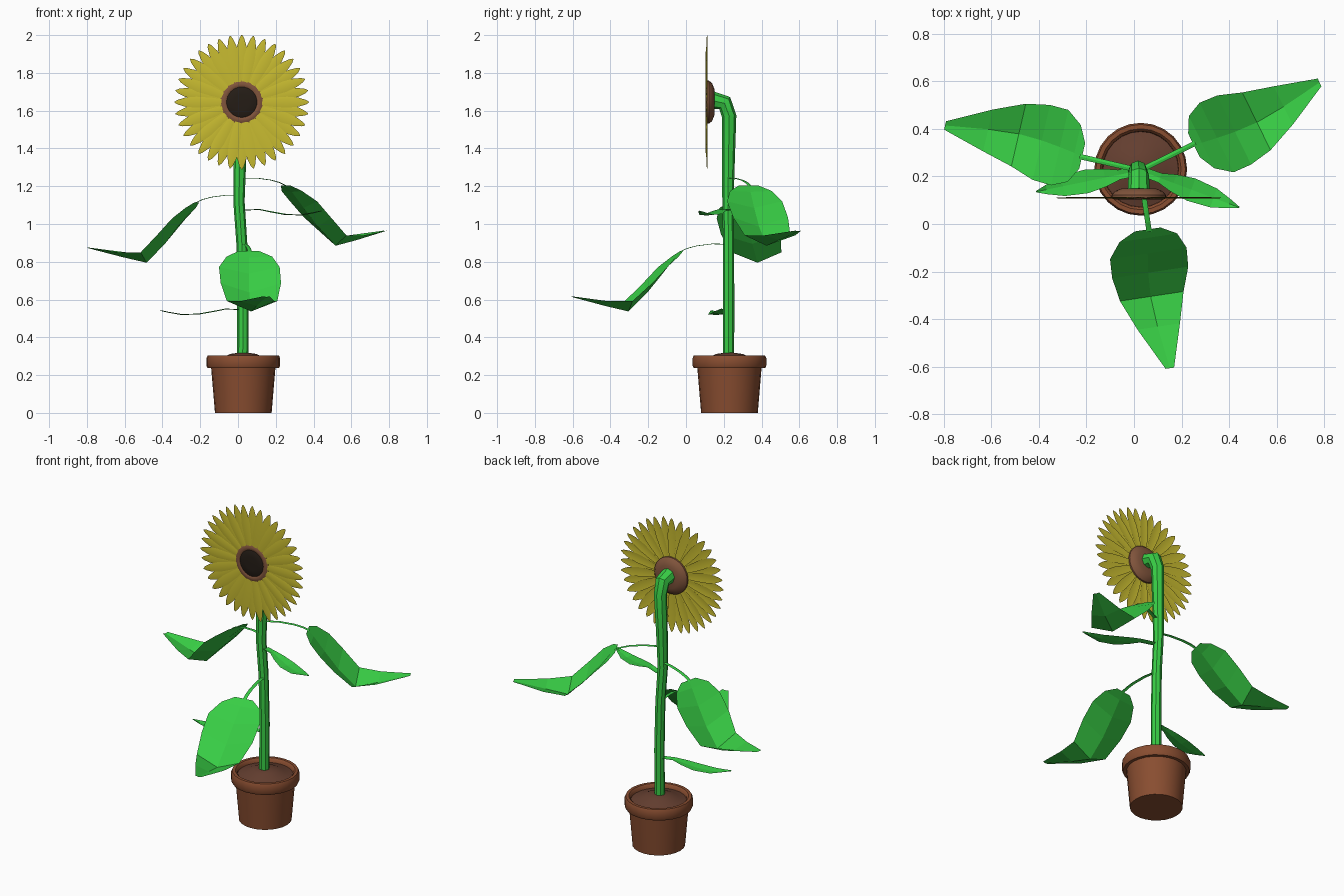
import bpy, math
from mathutils import Vector, Matrix

if "Cube" in bpy.data.objects:
    bpy.data.objects.remove(bpy.data.objects["Cube"])

STEM_X, STEM_Y = 0.025, 0.225


def material(name, rgb):
    m = bpy.data.materials.new(name)
    m.diffuse_color = (*rgb, 1)
    m.use_nodes = True
    m.node_tree.nodes["Principled BSDF"].inputs["Base Color"].default_value = m.diffuse_color
    return m


GREEN = material("leaf_green", (0.04, 0.62, 0.06))
YELLOW = material("petal_yellow", (0.58, 0.5, 0.03))
CLAY = material("clay", (0.25, 0.075, 0.03))
SOIL = material("soil", (0.13, 0.05, 0.03))
BROWN = material("head_brown", (0.22, 0.09, 0.045))
DARK = material("seed_dark", (0.018, 0.012, 0.008))


def make(name, verts, faces, mat, matrix=None, smooth=False):
    me = bpy.data.meshes.new(name)
    me.from_pydata(verts, [], faces)
    me.materials.append(mat)
    ob = bpy.data.objects.new(name, me)
    bpy.context.collection.objects.link(ob)
    if matrix:
        ob.matrix_world = matrix
    if smooth:
        bpy.ops.object.select_all(action='DESELECT')
        ob.select_set(True)
        bpy.context.view_layer.objects.active = ob
        bpy.ops.object.shade_smooth_by_angle(angle=math.radians(40))
    return ob


def lathe(name, profile, mat, matrix, n=24):
    verts, faces = [], []
    for r, z in profile:
        for k in range(n):
            a = 2 * math.pi * k / n
            verts.append((r * math.cos(a), r * math.sin(a), z))
    for i in range(len(profile) - 1):
        for k in range(n):
            j = (k + 1) % n
            faces.append((i * n + k, i * n + j, (i + 1) * n + j, (i + 1) * n + k))
    ob = make(name, verts, faces, mat, matrix)
    # weld the collapsed rings on the axis
    import bmesh
    bm = bmesh.new()
    bm.from_mesh(ob.data)
    bmesh.ops.remove_doubles(bm, verts=bm.verts, dist=1e-5)
    bmesh.ops.recalc_face_normals(bm, faces=bm.faces)
    bm.to_mesh(ob.data)
    bm.free()
    bpy.ops.object.select_all(action='DESELECT')
    ob.select_set(True)
    bpy.context.view_layer.objects.active = ob
    bpy.ops.object.shade_smooth_by_angle(angle=math.radians(40))
    return ob


def strip(rows):
    """Rows of (u, left, mid, right, edge z, mid z) to a folded blade."""
    verts, faces = [], []
    for u, l, m, r, ze, zm in rows:
        verts += [(u, l, ze), (u, m, zm), (u, r, ze)]
    for i in range(len(rows) - 1):
        a = 3 * i
        faces += [(a, a + 3, a + 4, a + 1), (a + 1, a + 4, a + 5, a + 2)]
    return verts, faces


# Pot and soil
pot_at = Matrix.Translation((0.028, 0.23, 0))
lathe("pot", [(0, 0), (0.15, 0), (0.17, 0.237), (0.189, 0.237), (0.195, 0.25),
              (0.195, 0.29), (0.188, 0.305), (0.17, 0.305), (0.16, 0.295),
              (0.157, 0.27)], CLAY, pot_at)
lathe("soil", [(0.16, 0.28), (0.11, 0.293), (0.07, 0.312), (0, 0.322)], SOIL, pot_at)

# Stem with a bent neck
path = [(0.025, 0.225, 0.29, 0.03), (0.026, 0.226, 0.6, 0.03), (0.02, 0.225, 0.9, 0.029),
        (0.005, 0.222, 1.12, 0.03), (0.01, 0.225, 1.35, 0.034), (0.017, 0.229, 1.57, 0.038),
        (0.02, 0.205, 1.64, 0.043), (0.02, 0.14, 1.655, 0.047)]
cu = bpy.data.curves.new("stem", 'CURVE')
cu.dimensions = '3D'
cu.bevel_depth = 1.0
cu.bevel_resolution = 2
cu.use_fill_caps = True
sp = cu.splines.new('POLY')
sp.points.add(len(path) - 1)
for p, (x, y, z, r) in zip(sp.points, path):
    p.co = (x, y, z, 1)
    p.radius = r
cu.materials.append(GREEN)
stem = bpy.data.objects.new("stem", cu)
bpy.context.collection.objects.link(stem)
bpy.ops.object.select_all(action='DESELECT')
stem.select_set(True)
bpy.context.view_layer.objects.active = stem
bpy.ops.object.convert(target='MESH')
bpy.ops.object.shade_smooth_by_angle(angle=math.radians(40))

# Large folded leaves with ribbon stalks
big = [(0.25, -0.06, 0, 0.05, 0, 0), (0.285, -0.13, -0.01, 0.115, -0.03, -0.035),
       (0.35, -0.18, -0.02, 0.145, -0.085, -0.12), (0.43, -0.183, -0.03, 0.14, -0.17, -0.22),
       (0.53, -0.165, -0.035, 0.105, -0.265, -0.32), (0.66, -0.11, -0.025, 0.07, -0.265, -0.29),
       (0.84, -0.018, 0, 0.018, -0.24, -0.243)]
stalk = [(u, -0.011, 0, 0.011, z, z + 0.003)
         for u, z in ((0.01, 0.035), (0.09, 0.036), (0.17, 0.026), (0.22, 0.013), (0.26, -0.005))]
for label, z, ang in (("front", 0.857, -81.4), ("right", 1.205, 26.1), ("left", 1.115, 167)):
    mw = Matrix.Translation((STEM_X, STEM_Y, z)) @ Matrix.Rotation(math.radians(ang), 4, 'Z')
    make(label + "_leaf", *strip(big), GREEN, mw)
    make(label + "_leaf_stalk", *strip(stalk), GREEN, mw)

# Small narrow leaves
small = [(u, -w, 0, w, z, z - 0.004) for u, w, z in (
    (0.01, 0.02, 0), (0.09, 0.021, 0.004), (0.15, 0.038, -0.008), (0.23, 0.05, -0.022),
    (0.33, 0.042, -0.026), (0.4, 0.02, -0.014), (0.445, 0.003, -0.004))]
for label, z, ang in (("lower_small", 0.548, 191.6), ("upper_small", 1.075, -20.5)):
    mw = Matrix.Translation((STEM_X, STEM_Y, z)) @ Matrix.Rotation(math.radians(ang), 4, 'Z')
    make(label + "_leaf", *strip(small), GREEN, mw)

# Flower head: local +z points forward (-y)
head = Matrix.Translation((0.02, 0.11, 1.645)) @ Matrix.Rotation(math.radians(90), 4, 'X')
lathe("head_disc", [(0, -0.04), (0.07, -0.04), (0.1, -0.028), (0.114, -0.012), (0.114, 0),
                    (0.1, 0.007), (0.085, 0.006), (0.076, 0), (0, 0)], BROWN, head, 32)
lathe("seed_centre", [(0.081, 0.003), (0.076, 0.006), (0.04, 0.007), (0, 0.008)], DARK, head, 32)

# Two alternating layers of petals
verts, faces = [], []
COUNT = 36
for k in range(COUNT):
    off = 0.002 if k % 2 else -0.003
    v, f = strip([(r, -w, 0, w, off, off + d) for r, w, d in (
        (0.085, 0.014, 0.0), (0.16, 0.024, 0.004), (0.24, 0.029, 0.004),
        (0.3, 0.024, 0.003), (0.34, 0.012, 0.002), (0.356, 0.002, 0))])
    rot = Matrix.Rotation(2 * math.pi * k / COUNT + math.pi / 2, 3, 'Z')
    faces += [tuple(i + len(verts) for i in q) for q in f]
    verts += [rot @ Vector(p) for p in v]
make("petals", verts, faces, YELLOW, head, smooth=True)
